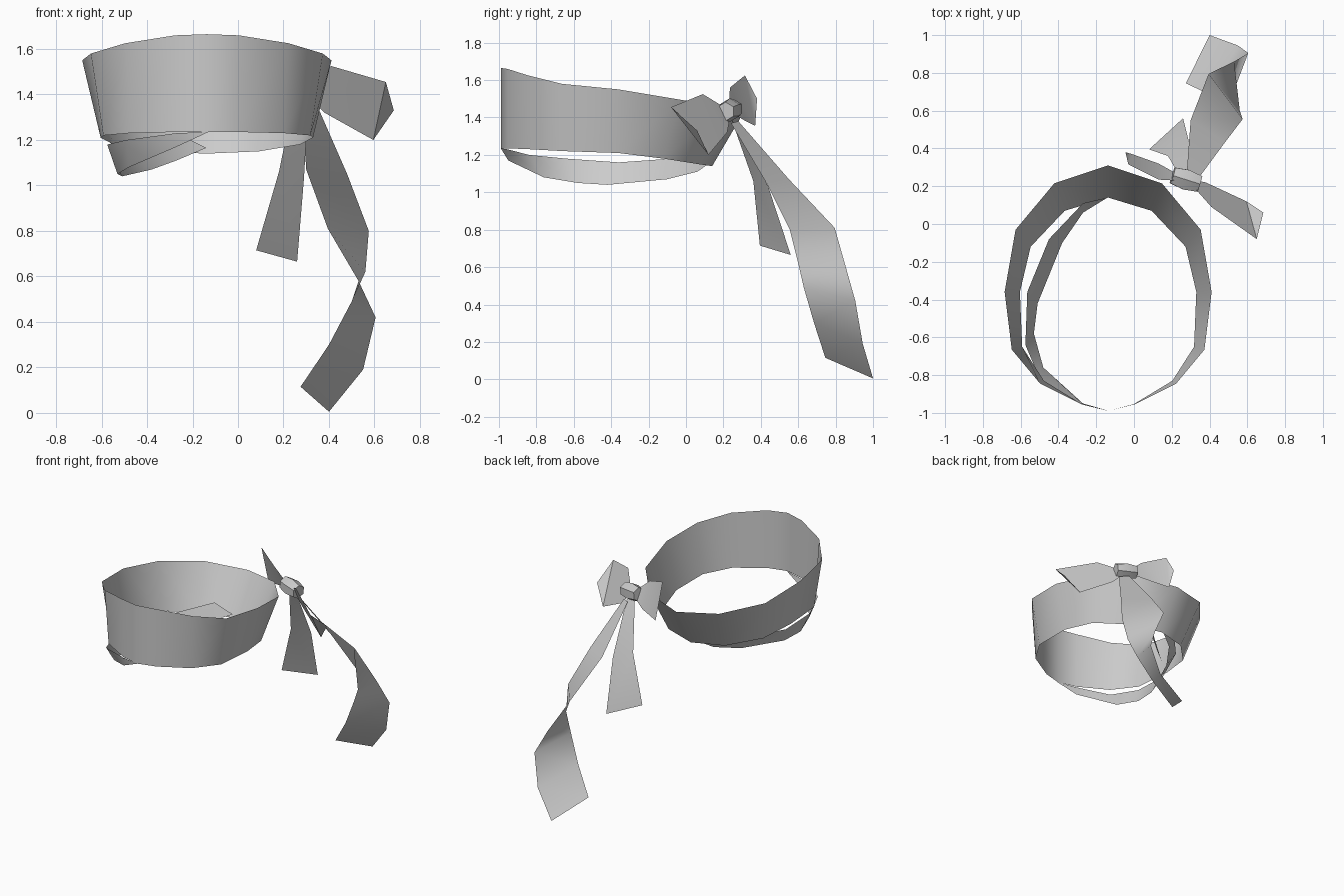
import bpy
import bmesh
import math
from mathutils import Vector, Matrix

default_cube = bpy.data.objects.get("Cube")
if default_cube:
    bpy.data.objects.remove(default_cube, do_unlink=True)

# One plain grey cloth colour
cloth = bpy.data.materials.new("grey_cloth")
cloth.use_nodes = True
grey = (0.6, 0.6, 0.6, 1)
cloth.diffuse_color = grey
shader = next(n for n in cloth.node_tree.nodes if n.type == "BSDF_PRINCIPLED")
shader.inputs["Base Color"].default_value = grey
shader.inputs["Roughness"].default_value = 0.8


def finish(bm, name, angle=60):
    """Turn a bmesh into a named, coloured, smoothly shaded object."""
    bmesh.ops.remove_doubles(bm, verts=bm.verts, dist=0.0005)
    bmesh.ops.recalc_face_normals(bm, faces=bm.faces)
    mesh = bpy.data.meshes.new(name)
    bm.to_mesh(mesh)
    bm.free()
    mesh.materials.append(cloth)
    obj = bpy.data.objects.new(name, mesh)
    bpy.context.collection.objects.link(obj)
    bpy.ops.object.select_all(action="DESELECT")
    obj.select_set(True)
    bpy.context.view_layer.objects.active = obj
    bpy.ops.object.shade_smooth_by_angle(angle=math.radians(angle))
    return obj


def ribbon(name, edge_a, edge_b, tip=None, closed=False):
    """Single layer of cloth spanning two edges, with an optional pointed end."""
    bm = bmesh.new()
    side_a = [bm.verts.new(p) for p in edge_a]
    side_b = [bm.verts.new(p) for p in edge_b]
    count = len(side_a)
    for i in range(count if closed else count - 1):
        j = (i + 1) % count
        corners = (side_a[i], side_a[j], side_b[j], side_b[i])
        bm.faces.new(corners)
    if tip:
        bm.faces.new((side_a[-1], bm.verts.new(tip), side_b[-1]))
    return finish(bm, name)


def mirrored_loop(half, centre):
    """Mirror a half outline, listed from back to front, into a closed loop."""
    left = [(centre + x, y, z) for x, y, z in half]
    right = [(centre - x, y, z) for x, y, z in half[-2:0:-1]]
    return left + right


# Wide headband, flaring towards its upper rim
upper_rim = [(0, .31, 1.43), (.285, .215, 1.455), (.49, -.03, 1.495),
             (.548, -.36, 1.55), (.51, -.665, 1.58), (.36, -.845, 1.625),
             (.14, -.955, 1.66), (0, -.99, 1.665)]
lower_rim = [(0, .14, 1.14), (.23, .07, 1.15), (.41, -.12, 1.18),
             (.467, -.36, 1.21), (.455, -.65, 1.22), (.34, -.83, 1.23),
             (.137, -.953, 1.235), (0, -.99, 1.235)]
ribbon("headband", mirrored_loop(upper_rim, -.137),
       mirrored_loop(lower_rim, -.137), closed=True)

# Narrow wrap hanging under the right side of the headband
wrap_top = [(-.27, -.955, 1.23), (-.49, -.84, 1.2), (-.575, -.64, 1.18),
            (-.565, -.36, 1.16), (-.45, -.08, 1.18), (-.27, .11, 1.23)]
wrap_bottom = [(-.27, -.95, 1.17), (-.48, -.76, 1.08), (-.53, -.58, 1.05),
               (-.51, -.42, 1.04), (-.38, -.1, 1.07), (-.27, .06, 1.11)]
front_point = (-.13, -.99, 1.235)
ribbon("lower_wrap", [front_point] + wrap_top, [front_point] + wrap_bottom,
       tip=(-.14, .14, 1.165))

# Two flat bow ends with pointed tips
ribbon("left_bow_end",
       [(.33, .18, 1.47), (.41, .09, 1.525), (.65, -.08, 1.455)],
       [(.33, .23, 1.37), (.38, .22, 1.32), (.595, .12, 1.2)],
       tip=(.685, .06, 1.33))
ribbon("right_bow_end",
       [(.22, .23, 1.48), (.13, .235, 1.56), (-.03, .315, 1.625)],
       [(.22, .27, 1.41), (.13, .32, 1.38), (-.01, .37, 1.355)],
       tip=(-.045, .38, 1.5))

# Short hanging tail
ribbon("short_tail",
       [(.25, .24, 1.4), (.18, .36, 1.06), (.08, .395, .715)],
       [(.31, .25, 1.38), (.29, .44, 1.03), (.26, .56, .665)])

# Long tail with a half twist
ribbon("long_tail",
       [(.28, .28, 1.38), (.3, .55, 1.07), (.395, .795, .81), (.53, .86, .58),
        (.605, .905, .42), (.55, .945, .19), (.4, 1, .005)],
       [(.34, .24, 1.37), (.48, .43, 1.05), (.575, .555, .8), (.56, .6, .62),
        (.5, .63, .49), (.4, .685, .3), (.275, .745, .115)])

# Knot: a short bulging six-sided tube lying along the bow
bm = bmesh.new()
bmesh.ops.create_cone(bm, cap_ends=True, segments=6, radius1=.05, radius2=.05,
                      depth=.15)
long_edges = [e for e in bm.edges
              if abs(e.verts[0].co.z - e.verts[1].co.z) > .1]
bmesh.ops.subdivide_edges(bm, edges=long_edges, cuts=1)
for v in bm.verts:
    if abs(v.co.z) < .01:
        v.co *= 1.25
axis = Vector((.95, -.3, -.1))
turn = axis.to_track_quat("Z", "Y").to_matrix().to_4x4()
bm.transform(Matrix.Translation((.275, .235, 1.44)) @ turn)
finish(bm, "knot", angle=50)
